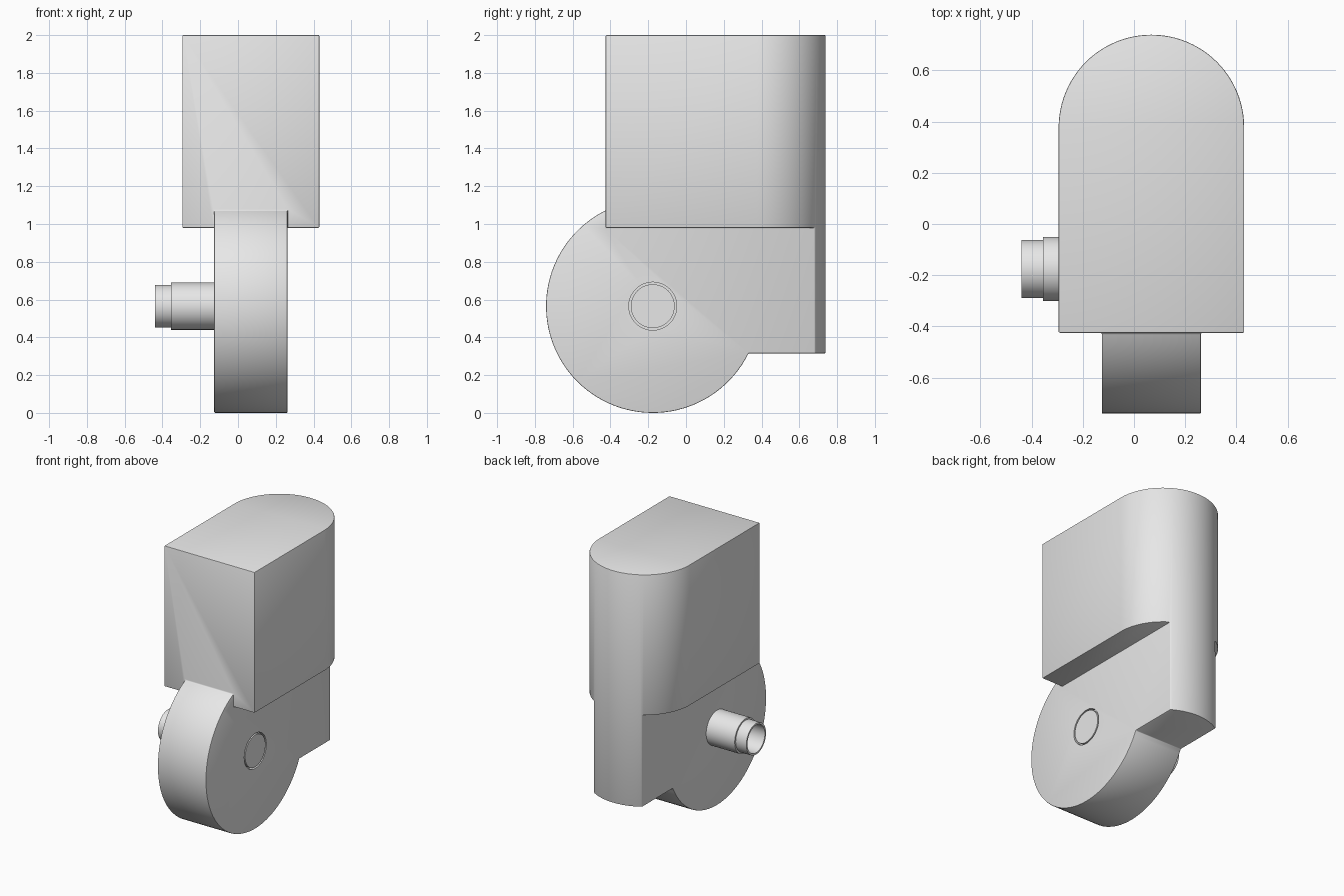
import bpy, bmesh
from math import pi, cos, sin, asin, radians
from mathutils import Matrix, Vector

cube = bpy.data.objects.get("Cube")
if cube:
    bpy.data.objects.remove(cube)

grey = bpy.data.materials.new("light_grey")
grey.use_nodes = True
grey.diffuse_color = (0.8, 0.8, 0.8, 1)
grey.node_tree.nodes["Principled BSDF"].inputs["Base Color"].default_value = (0.8, 0.8, 0.8, 1)

MID = 0.068          # centre plane of housing and wheel
HALF = 0.3625        # half width of housing
BACK = 0.377         # where the rounded back begins
HUB = Vector((MID, -0.176, 0.565))
RADIUS = 0.565


def finish(name, bm):
    bmesh.ops.recalc_face_normals(bm, faces=bm.faces)
    mesh = bpy.data.meshes.new(name)
    bm.to_mesh(mesh)
    bm.free()
    mesh.materials.append(grey)
    obj = bpy.data.objects.new(name, mesh)
    bpy.context.collection.objects.link(obj)
    return obj


def prism(name, outline, offset):
    """Extrude a closed outline of 3D points along offset."""
    bm = bmesh.new()
    face = bm.faces.new([bm.verts.new(p) for p in outline])
    ext = bmesh.ops.extrude_face_region(bm, geom=[face])
    verts = [v for v in ext["geom"] if isinstance(v, bmesh.types.BMVert)]
    bmesh.ops.translate(bm, verts=verts, vec=offset)
    return finish(name, bm)


def lathe(name, profile, closed=False):
    """Spin (x, radius) points around the hub axis."""
    bm = bmesh.new()
    vs = [bm.verts.new((x, HUB.y, HUB.z + r)) for x, r in profile]
    pairs = list(zip(vs, vs[1:])) + ([(vs[-1], vs[0])] if closed else [])
    edges = [bm.edges.new(p) for p in pairs]
    bmesh.ops.spin(bm, geom=vs + edges, cent=HUB, axis=(1, 0, 0),
                   angle=2 * pi, steps=48, use_merge=True)
    bmesh.ops.remove_doubles(bm, verts=bm.verts, dist=1e-5)
    return finish(name, bm)


def activate(obj):
    bpy.ops.object.select_all(action='DESELECT')
    obj.select_set(True)
    bpy.context.view_layer.objects.active = obj


def boolean(obj, other, operation):
    activate(obj)
    mod = obj.modifiers.new("bool", 'BOOLEAN')
    mod.operation, mod.object, mod.solver = operation, other, 'EXACT'
    bpy.ops.object.modifier_apply(modifier=mod.name)
    bpy.data.objects.remove(other)


# Housing block, oversized, later trimmed to its rounded plan
body = prism("housing", [(-0.6, -0.425, 0.98), (0.7, -0.425, 0.98),
                         (0.7, 0.9, 0.98), (-0.6, 0.9, 0.98)], (0, 0, 1.02))

# Wheel with the arm running to the back
start = asin((0.315 - HUB.z) / RADIUS)
x0 = MID - 0.194
arc = [start - (start + 1.5 * pi) * i / 72 for i in range(73)]
side = [(x0, HUB.y + RADIUS * cos(a), HUB.z + RADIUS * sin(a)) for a in arc]
side += [(x0, 0.9, HUB.z + RADIUS), (x0, 0.9, 0.315)]
wheel = prism("wheel", side, (0.388, 0, 0))
boolean(body, wheel, 'UNION')

# Trim everything to a plan with a half-round back
plan = [(MID - HALF, -1, -0.2), (MID + HALF, -1, -0.2)]
plan += [(MID + HALF * cos(pi * i / 48), BACK + HALF * sin(pi * i / 48), -0.2)
         for i in range(49)]
boolean(body, prism("trim", plan, (0, 0, 2.4)), 'INTERSECT')

# Small softened edges
bevel = body.modifiers.new("edges", 'BEVEL')
bevel.width, bevel.segments = 0.01, 2
bevel.limit_method, bevel.angle_limit = 'ANGLE', radians(40)
activate(body)
bpy.ops.object.modifier_apply(modifier=bevel.name)

# Groove around the flush axle end
face_x = MID + 0.194
groove = lathe("groove", [(face_x - 0.03, 0.116), (face_x + 0.05, 0.116),
                          (face_x + 0.05, 0.127), (face_x - 0.03, 0.127)], True)
boolean(body, groove, 'DIFFERENCE')
body.name = "housing_and_wheel"

# Stepped hollow axle
axle = lathe("axle", [(0.0, 0), (0.0, 0.125), (-0.355, 0.125), (-0.355, 0.113),
                      (-0.44, 0.113), (-0.44, 0.1), (-0.2, 0.1), (-0.2, 0)])

for obj in (body, axle):
    activate(obj)
    bpy.ops.object.shade_smooth_by_angle(angle=radians(30))
